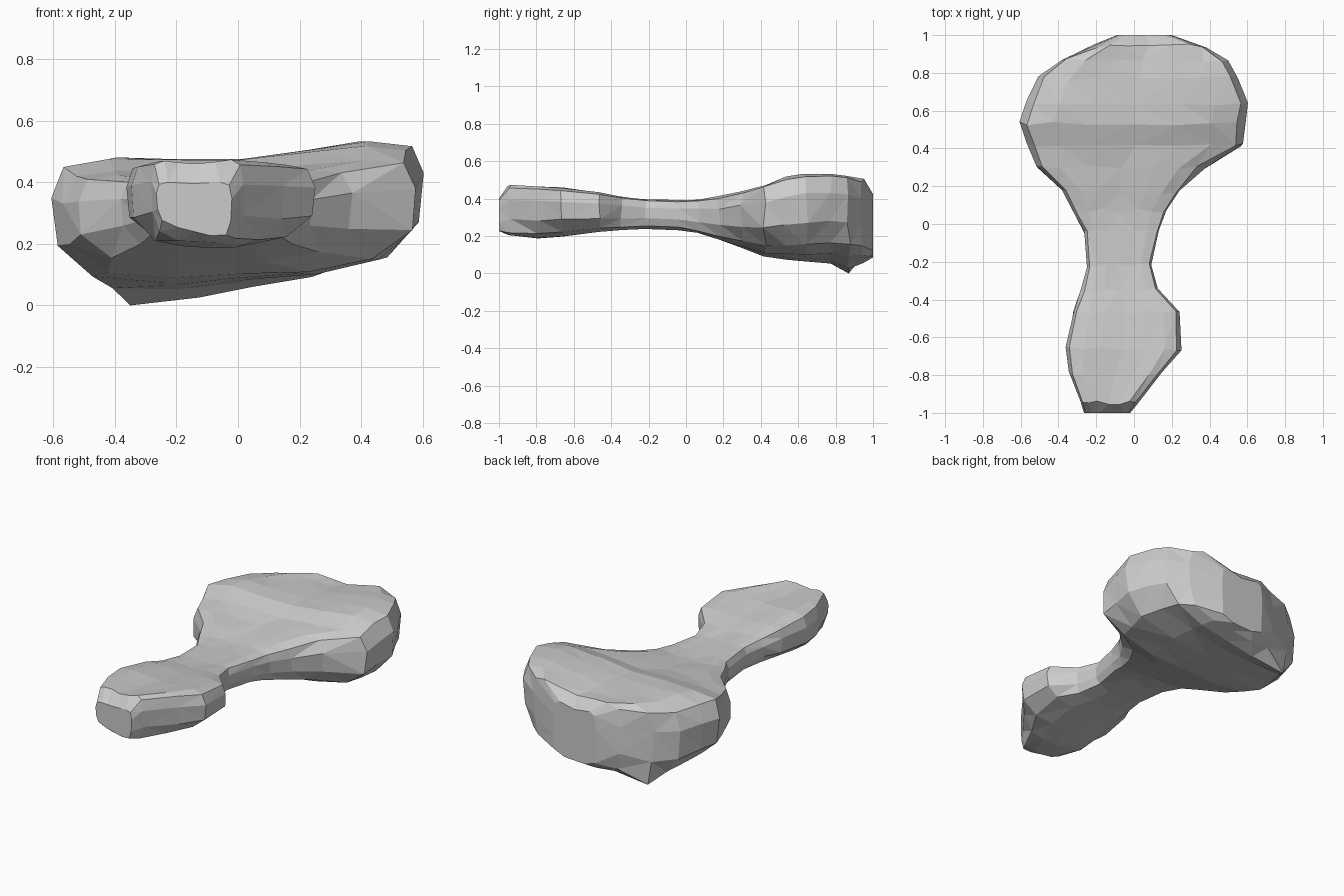
import bpy
import bmesh
import random

random.seed(4)

# Remove the default object
default_cube = bpy.data.objects.get("Cube")
if default_cube:
    bpy.data.objects.remove(default_cube, do_unlink=True)


def make_material(name, colour):
    material = bpy.data.materials.new(name)
    material.use_nodes = True
    material.diffuse_color = colour
    shader = next(n for n in material.node_tree.nodes if n.type == "BSDF_PRINCIPLED")
    shader.inputs["Base Color"].default_value = colour
    return material


# Sections along the stone: y, min x, max x, top z, bottom z, sideways tilt, underside width
stations = [
    (-1, -.265, -.02, .4, .24, -.25, .85),
    (-.945, -.285, .02, .472, .207, -.08, .8),
    (-.79, -.345, .15, .466, .19, 0, .7),
    (-.66, -.36, .25, .458, .2, 0, .7),
    (-.47, -.325, .24, .433, .225, 0, .75),
    (-.35, -.28, .13, .412, .235, 0, .85),
    (-.22, -.25, .09, .396, .24, 0, .9),
    (-.04, -.265, .13, .39, .233, 0, .9),
    (.07, -.32, .17, .395, .215, 0, .85),
    (.17, -.38, .24, .41, .18, 0, .8),
    (.3, -.52, .37, .433, .14, .03, .75),
    (.42, -.565, .58, .457, .1, .05, .75),
    (.53, -.605, .59, .495, .09, .06, .78),
    (.64, -.57, .605, .505, .085, .08, .8),
    (.77, -.51, .55, .5, .078, .13, .8),
    (.87, -.39, .5, .497, .06, .18, .82),
    (.945, -.22, .38, .49, .08, .15, .88),
    (1, -.09, .2, .42, .09, .05, .95),
]

# Half cross-section from top middle to bottom middle: sideways and height fractions
half_section = [(0, 1), (.4, 1), (.7, 1), (.93, .95), (1, .72),
                (.97, .34), (1, .08), (.5, 0), (0, 0)]
mirrored_half = [(-u, v) for u, v in reversed(half_section[1:-1])]
section = half_section + mirrored_half
low_left = section.index((-1, .08))
underside_limit = .2
dish_depth = .16


def ring_point(station, u, v):
    y, x_min, x_max, top, bottom, tilt, belly = station
    if v < underside_limit:
        u *= belly
    offset = u * (x_max - x_min) / 2
    lower = bottom + tilt * offset
    upper = top + max(0, min(tilt, .1)) * .8 * offset
    # The upper face is slightly hollow where the stone is thick
    if v == 1:
        upper -= dish_depth * (top - bottom) ** 2 * (1 - abs(u) / .7)
    return ((x_min + x_max) / 2 + offset, y, lower + (upper - lower) * v)


def build_stone(name, material):
    bm = bmesh.new()
    rings = [[bm.verts.new(ring_point(s, u, v)) for u, v in section] for s in stations]

    # Skin between neighbouring rings, then cap both ends
    count = len(section)
    for ring, following in zip(rings, rings[1:]):
        for i in range(count):
            j = (i + 1) % count
            bm.faces.new((ring[i], ring[j], following[j], following[i]))
    bm.faces.new(rings[0])
    bm.faces.new(rings[-1])

    # Irregular chipped facets
    for ring in rings[1:-1]:
        for vert in ring:
            vert.co.x += random.uniform(-.004, .004)
            vert.co.y += random.uniform(-.012, .012)
            vert.co.z += random.uniform(-.003, .003)

    # Pointed back corner that touches the ground
    rings[-3][low_left].co = (-.35, .87, 0)

    bmesh.ops.triangulate(bm, faces=bm.faces[:])
    bmesh.ops.recalc_face_normals(bm, faces=bm.faces[:])

    mesh = bpy.data.meshes.new(name)
    bm.to_mesh(mesh)
    bm.free()
    mesh.materials.append(material)
    stone = bpy.data.objects.new(name, mesh)
    bpy.context.collection.objects.link(stone)


build_stone("waisted_stone", make_material("stone grey", (.6, .6, .6, 1)))
